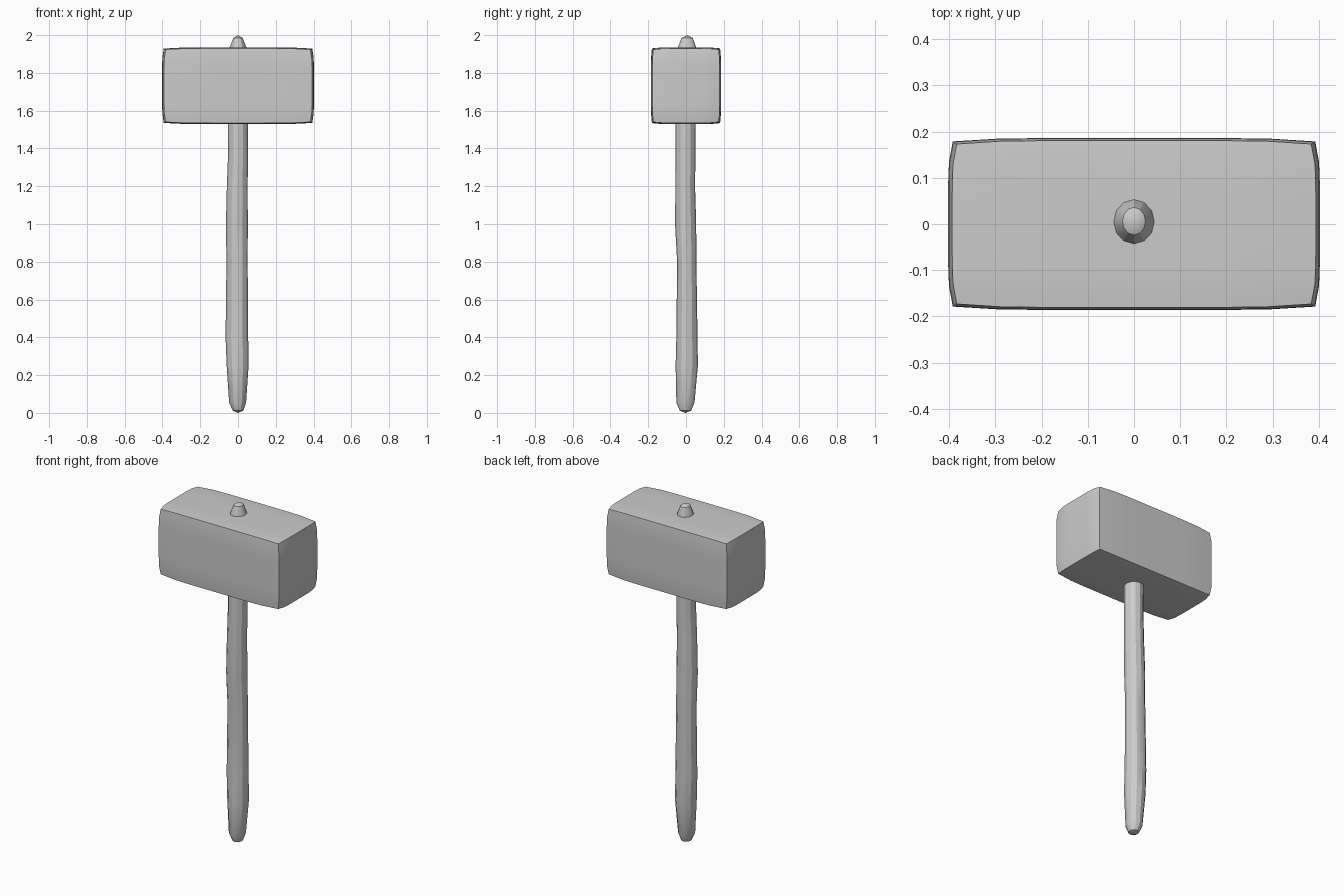
import bpy, bmesh, math

if "Cube" in bpy.data.objects:
    bpy.data.objects.remove(bpy.data.objects["Cube"])

def finish(name, bm, angle):
    bmesh.ops.recalc_face_normals(bm, faces=bm.faces)
    mesh = bpy.data.meshes.new(name)
    bm.to_mesh(mesh)
    bm.free()
    ob = bpy.data.objects.new(name, mesh)
    bpy.context.collection.objects.link(ob)
    bpy.ops.object.select_all(action='DESELECT')
    ob.select_set(True)
    bpy.context.view_layer.objects.active = ob
    bpy.ops.object.shade_smooth_by_angle(angle=math.radians(angle))
    return ob

# Mallet head: block with gently bulging faces and drawn-in edges
bm = bmesh.new()
bmesh.ops.create_cube(bm, size=2)
bmesh.ops.subdivide_edges(bm, edges=bm.edges[:], cuts=7, use_grid_fill=True)
for vert in bm.verts:
    u, v, w = vert.co
    vert.co = (0.402 * u * (1 - 0.025 * v**6 - 0.022 * w**6),
               0.186 * v * (1 - 0.04 * u**6 - 0.03 * w**6),
               1.732 + 0.203 * w * (1 - 0.03 * u**6 - 0.025 * v**6))
finish("mallet_head", bm, 40)

# Handle: slightly crooked shaft passing through the head to a tapered end
# (z, centre x, centre y, radius x, radius y)
RINGS = [
    (0.012, 0.000, -0.003, 0.028, 0.030),
    (0.055, -0.002, -0.003, 0.045, 0.048),
    (0.25, -0.002, 0.004, 0.058, 0.059),
    (0.40, -0.006, 0.005, 0.060, 0.056),
    (0.80, -0.005, 0.004, 0.056, 0.051),
    (1.00, -0.006, -0.002, 0.058, 0.056),
    (1.20, -0.004, -0.004, 0.055, 0.052),
    (1.36, 0.000, -0.003, 0.053, 0.053),
    (1.55, -0.001, -0.002, 0.053, 0.053),
    (1.90, 0.000, 0.003, 0.050, 0.053),
    (1.935, 0.000, 0.005, 0.044, 0.048),
    (1.985, 0.000, 0.006, 0.025, 0.030),
]
SIDES = 12
bm = bmesh.new()
loops = []
for z, cx, cy, rx, ry in RINGS:
    loops.append([bm.verts.new((cx + rx * math.cos(2 * math.pi * i / SIDES),
                                cy + ry * math.sin(2 * math.pi * i / SIDES), z))
                  for i in range(SIDES)])
for a, b in zip(loops, loops[1:]):
    for i in range(SIDES):
        j = (i + 1) % SIDES
        bm.faces.new((a[i], a[j], b[j], b[i]))
for loop, tip in ((loops[0], (0, -0.003, 0.0)), (loops[-1], (0, 0.006, 2.0))):
    point = bm.verts.new(tip)
    for i in range(SIDES):
        bm.faces.new((loop[i], loop[(i + 1) % SIDES], point))
finish("handle", bm, 28)
